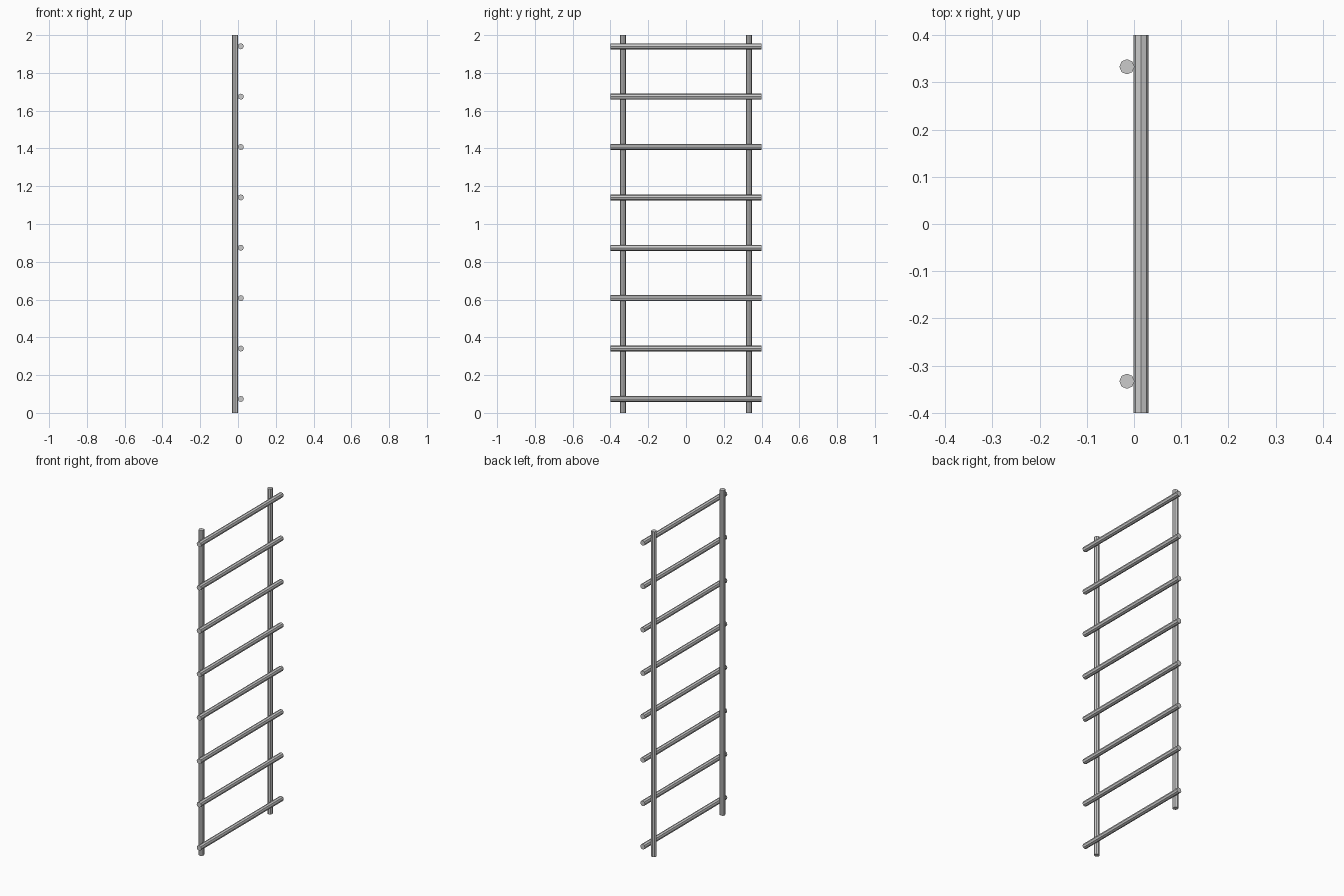
import bpy
from math import pi

if "Cube" in bpy.data.objects:
    bpy.data.objects.remove(bpy.data.objects["Cube"])

RADIUS = 0.016
OFFSET = 0.015


def bar(name, length, location, rotation=(0, 0, 0)):
    bpy.ops.mesh.primitive_cylinder_add(vertices=8, radius=RADIUS, depth=length,
                                        location=location, rotation=rotation)
    obj = bpy.context.object
    obj.name = name
    return obj


# Two upright rails behind the rungs
for side, y in (("left", -0.333), ("right", 0.333)):
    bar(f"{side}_rail", 2.0, (-OFFSET, y, 1.0))

# Eight evenly spaced rungs laid across the rails
for i in range(8):
    bar(f"rung_{i + 1}", 0.8, (OFFSET, 0, 0.074 + i * 0.2667), (pi / 2, 0, 0))
